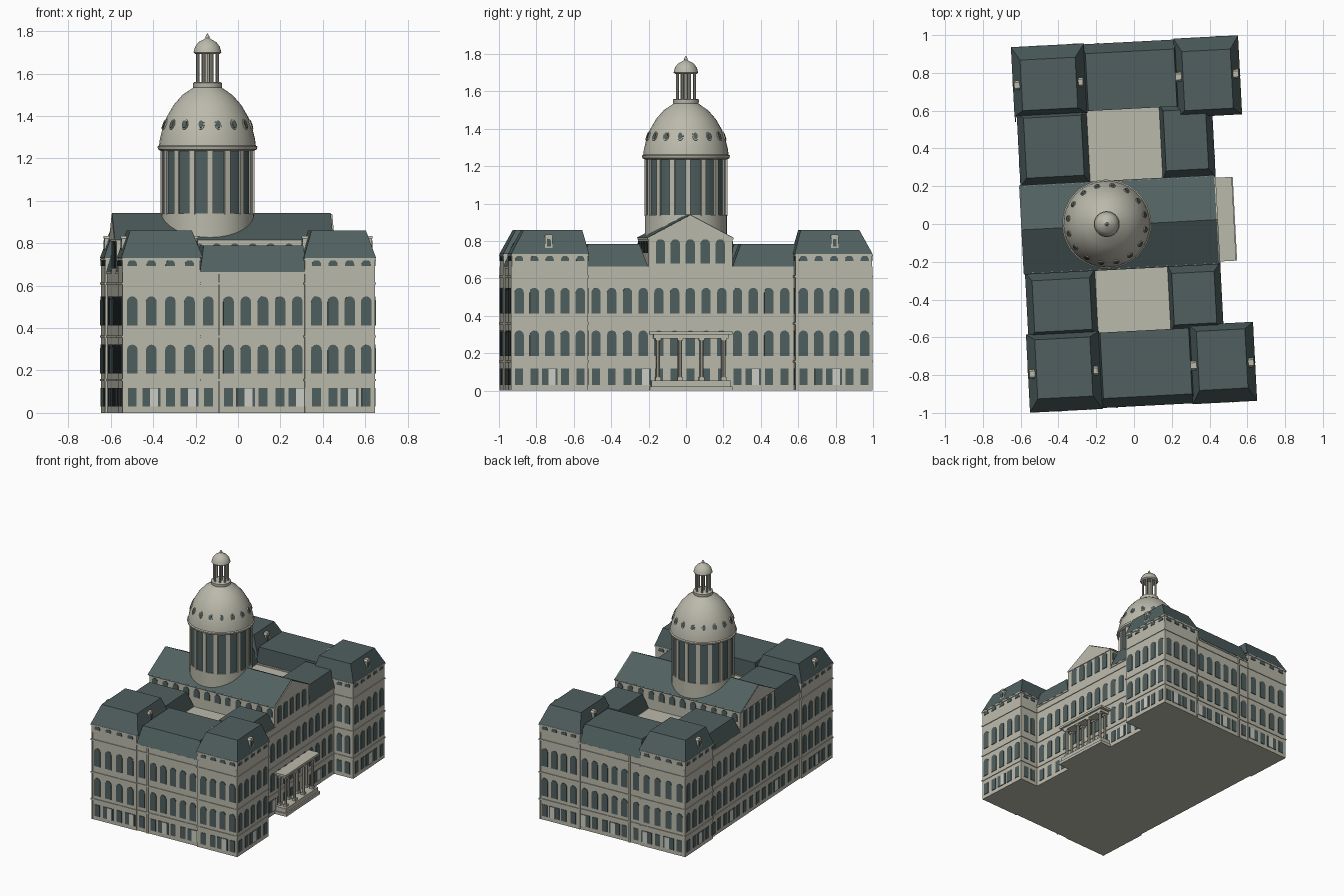
import bpy, bmesh, math
from mathutils import Matrix, Vector

if "Cube" in bpy.data.objects:
    bpy.data.objects.remove(bpy.data.objects["Cube"])

TURN = Matrix.Rotation(math.radians(3), 4, 'Z')   # whole building sits slightly turned
DOME = Vector((-0.144, 0.007, 0))


def material(name, rgb):
    m = bpy.data.materials.new(name)
    m.diffuse_color = (*rgb, 1)
    m.use_nodes = True
    m.node_tree.nodes["Principled BSDF"].inputs["Base Color"].default_value = m.diffuse_color
    return m


STONE = material("pale_stone", (0.50, 0.49, 0.41))
SLATE = material("green_slate", (0.082, 0.118, 0.118))
GLASS = material("dark_glass", (0.080, 0.115, 0.115))
PANEL = material("light_panel", (0.62, 0.62, 0.57))


def finish(bm, name, mat, smooth=False):
    bmesh.ops.recalc_face_normals(bm, faces=bm.faces)
    bm.transform(TURN)
    me = bpy.data.meshes.new(name)
    bm.to_mesh(me)
    bm.free()
    me.materials.append(mat)
    ob = bpy.data.objects.new(name, me)
    bpy.context.collection.objects.link(ob)
    if smooth:
        bpy.ops.object.select_all(action='DESELECT')
        ob.select_set(True)
        bpy.context.view_layer.objects.active = ob
        bpy.ops.object.shade_smooth_by_angle(angle=math.radians(30))
    return ob


def frustum(bm, u0, u1, v0, v1, z0, z1, w=0, e=0, s=0, n=0):
    """Box whose top is inset on the west, east, south and north sides."""
    lo = [(u0, v0), (u1, v0), (u1, v1), (u0, v1)]
    hi = [(u0 + w, v0 + s), (u1 - e, v0 + s), (u1 - e, v1 - n), (u0 + w, v1 - n)]
    a = [bm.verts.new((*p, z0)) for p in lo]
    b = [bm.verts.new((*p, z1)) for p in hi]
    bm.faces.new(a[::-1])
    bm.faces.new(b)
    for i in range(4):
        j = (i + 1) % 4
        bm.faces.new((a[i], a[j], b[j], b[i]))


def prism(bm, pts, offset):
    a = [bm.verts.new(p) for p in pts]
    b = [bm.verts.new(Vector(p) + Vector(offset)) for p in pts]
    bm.faces.new(a[::-1])
    bm.faces.new(b)
    for i in range(len(a)):
        j = (i + 1) % len(a)
        bm.faces.new((a[i], a[j], b[j], b[i]))


def plate(bm, side, pos, t, z0, z1, w, arch=True, out=0.004):
    """Thin plate on a wall; side is E, W, N or S, pos the wall plane."""
    r = w / 2
    pts = [(t - r, z0), (t + r, z0)]
    if arch:
        pts += [(t + r * math.cos(k * math.pi / 6), z1 - r + r * math.sin(k * math.pi / 6)) for k in range(7)]
    else:
        pts += [(t + r, z1), (t - r, z1)]
    sign = 1 if side in "EN" else -1
    if side in "EW":
        prism(bm, [(pos - sign * 0.002, a, z) for a, z in pts], (sign * (out + 0.002), 0, 0))
    else:
        prism(bm, [(a, pos - sign * 0.002, z) for a, z in pts], (0, sign * (out + 0.002), 0))


def lathe(bm, profile, n=32):
    rings = [[bm.verts.new((DOME.x + r * math.cos(2 * math.pi * i / n),
                            DOME.y + r * math.sin(2 * math.pi * i / n), z)) for i in range(n)]
             for r, z in profile]
    for a, b in zip(rings, rings[1:]):
        for i in range(n):
            j = (i + 1) % n
            bm.faces.new((a[i], a[j], b[j], b[i]))
    bm.faces.new(rings[0][::-1])
    bm.faces.new(rings[-1])


def cylinder(bm, x, y, z0, z1, r, n=8):
    bmesh.ops.create_cone(bm, cap_ends=True, segments=n, radius1=r, radius2=r, depth=z1 - z0,
                          matrix=Matrix.Translation((x, y, (z0 + z1) / 2)))


def spread(a, b, n):
    return [a + (b - a) * i / (n - 1) for i in range(n)]


# Wall blocks: u0, u1, v0, v1, height (mirrored north and south)
pav, wing = 0.73, 0.665
blocks = [(-0.585, 0.44, -0.225, 0.225, 0.82)]
for s in (-1, 1):
    inner = 0.56 if s < 0 else 0.60
    for u0, u1, a, b, h in [(-0.597, -0.23, inner, 0.964, pav), (-0.23, 0.265, inner, 0.958, wing),
                            (0.265, 0.597, 0.555, 0.964, pav),
                            (-0.585, -0.225, 0.225, inner, wing), (0.17, 0.44, 0.225, inner, wing),
                            (-0.225, 0.17, 0.225, inner, 0.66)]:
        blocks.append((u0, u1, min(s * a, s * b), max(s * a, s * b), h))
bm = bmesh.new()
for u0, u1, v0, v1, h in blocks:
    frustum(bm, u0, u1, v0, v1, 0, h)
finish(bm, "walls", STONE)

# String courses and eaves mouldings around the outer blocks
bm = bmesh.new()
for u0, u1, v0, v1, h in blocks:
    if h == 0.66:
        continue
    for z in (0.155, 0.36, 0.61, h - 0.006):
        frustum(bm, u0 - 0.005, u1 + 0.005, v0 - 0.005, v1 + 0.005, z - 0.005, z + 0.005)
# Corner strips where facade sections meet
for s in (-1, 1):
    for u in (-0.14, 0.275, -0.592, 0.592):
        frustum(bm, u - 0.005, u + 0.005, s * 0.961 - 0.006, s * 0.961 + 0.006, 0, wing)
finish(bm, "string_courses", STONE)

# Mansard roofs
bm = bmesh.new()
o = 0.005
for s in (-1, 1):
    inner = 0.555 if s < 0 else 0.60

    def roof(u0, u1, a, b, z0, z1, w, e, i, out):
        if s > 0:
            frustum(bm, u0, u1, a, b, z0, z1, w, e, i, out)
        else:
            frustum(bm, u0, u1, -b, -a, z0, z1, w, e, out, i)
    roof(-0.597 - o, -0.215, inner, 0.968, pav, 0.86, 0.045, 0.05, 0.03, 0.07)
    roof(0.26, 0.597 + o, 0.55, 0.968, pav, 0.86, 0.04, 0.045, 0.035, 0.07)
    roof(-0.23, 0.28, inner + 0.01, 0.964, wing, 0.79, 0.02, 0.02, 0, 0.05)
    roof(-0.59, -0.22, 0.227, inner + 0.03, wing, 0.785, 0.035, 0.03, 0.045, 0.04)
    roof(0.165, 0.445, 0.227, inner + 0.03, wing, 0.785, 0.02, 0.035, 0.045, 0.04)
finish(bm, "mansard_roofs", SLATE)

# Central gabled roof with stone gable ends
bm = bmesh.new()
prism(bm, [(-0.595, -0.237, 0.815), (-0.595, 0.237, 0.815), (-0.595, 0, 0.942)], (1.033, 0, 0))
finish(bm, "central_roof", SLATE)
bm = bmesh.new()
for u in (-0.597, 0.437):
    prism(bm, [(u, -0.23, 0.815), (u, 0.23, 0.815), (u, 0, 0.937)], (0.008, 0, 0))
finish(bm, "gable_ends", STONE)

# Windows on every facade
bm = bmesh.new()
doors = bmesh.new()


def bay(side, pos, t, w=0.05, attic=False, door=False):
    plate(bm, side, pos, t, 0.185, 0.322, w)
    plate(bm, side, pos, t, 0.412, 0.55, w)
    plate(bm, side, pos, t, 0.03, 0.118, 0.085 if door else 0.042, False)
    if door:
        plate(doors, side, pos, t + 0.012, 0.03, 0.116, 0.038, False, 0.006)
    if attic:
        plate(bm, side, pos, t, 0.692, 0.722, 0.044)


for s, side in ((-1, "S"), (1, "N")):
    for i, u in enumerate(spread(-0.55, -0.19, 5)):
        bay(side, s * (0.964 if i < 4 else 0.958), u, attic=i < 4, door=i in (1, 3))
    for i, u in enumerate(spread(-0.095, 0.23, 5)):
        bay(side, s * 0.958, u, door=i in (1, 4))
    for i, u in enumerate(spread(0.32, 0.555, 4)):
        bay(side, s * 0.964, u, attic=True, door=i == 2)
    # inner returns of the east pavilions
    for u in (0.485, 0.55):
        bay("N" if s < 0 else "S", s * 0.555, u, 0.042, attic=True)
    # clerestory along the central block
    for u in spread(-0.54, 0.40, 12):
        plate(bm, side, s * 0.225, u, 0.735, 0.80, 0.045)
for side, end, mid in (("E", 0.597, 0.44), ("W", -0.597, -0.585)):
    for s in (-1, 1):
        for i, v in enumerate(spread(0.597, 0.925, 5)):
            bay(side, end, s * v, attic=True, door=i == 2)
    for i, v in enumerate(spread(-0.505, 0.505, 13)):
        bay(side, mid, v, door=i in (3, 10))
    for v in spread(-0.16, 0.16, 5):
        plate(bm, side, mid, v, 0.68, 0.81, 0.05)
finish(bm, "windows", GLASS)
finish(doors, "door_panels", PANEL)

# Dormers on the pavilion roofs
bm, glass = bmesh.new(), bmesh.new()
for s in (-1, 1):
    for u, d in ((-0.575, -1), (-0.25, 1), (0.28, -1), (0.575, 1)):
        v = s * 0.765
        frustum(bm, u - 0.016, u + 0.016, v - 0.02, v + 0.02, 0.75, 0.822)
        frustum(bm, u - 0.02, u + 0.02, v - 0.025, v + 0.025, 0.822, 0.835, s=0.01, n=0.01)
        plate(glass, "E" if d > 0 else "W", u + d * 0.016, v, 0.77, 0.812, 0.02)
finish(bm, "dormers", STONE)
finish(glass, "dormer_windows", GLASS)

# Entrance portico
bm = bmesh.new()
frustum(bm, 0.44, 0.535, -0.222, 0.222, 0, 0.022)
frustum(bm, 0.44, 0.525, -0.212, 0.212, 0.022, 0.055)
frustum(bm, 0.44, 0.515, -0.20, 0.20, 0.28, 0.30)
frustum(bm, 0.44, 0.53, -0.222, 0.222, 0.30, 0.316)
for v in (-0.175, -0.058, 0.058, 0.175):
    for u in (0.50, 0.452):
        cylinder(bm, u, v, 0.05, 0.285, 0.01)
        frustum(bm, u - 0.014, u + 0.014, v - 0.014, v + 0.014, 0.055, 0.072)
        frustum(bm, u - 0.014, u + 0.014, v - 0.014, v + 0.014, 0.268, 0.282)
finish(bm, "portico", STONE)

# Drum: dark glazed core between stone pilasters
bm = bmesh.new()
lathe(bm, [(0.214, 0.92), (0.214, 1.245)])
finish(bm, "drum_glazing", GLASS, True)
bm = bmesh.new()
lathe(bm, [(0.22, 0.79), (0.22, 0.94)])
lathe(bm, [(0.218, 1.235), (0.233, 1.243), (0.236, 1.256), (0.228, 1.262)])
finish(bm, "drum_rings", STONE, True)
bm, glass, frames = bmesh.new(), bmesh.new(), bmesh.new()
for i in range(16):
    place = Matrix.Translation(DOME) @ Matrix.Rotation(i * math.tau / 16, 4, 'Z')
    bmesh.ops.create_cube(bm, matrix=place @ Matrix.Translation((0.211, 0, 1.09))
                          @ Matrix.Diagonal((0.02, 0.028, 0.31, 1)))
    # oval lights in the dome, halfway between pilasters
    oval = (Matrix.Translation(DOME) @ Matrix.Rotation((i + 0.5) * math.tau / 16, 4, 'Z')
            @ Matrix.Translation((0.205, 0, 1.36)) @ Matrix.Rotation(math.radians(70), 4, 'Y')
            @ Matrix.Diagonal((1.6, 1, 1, 1)))
    for b, r, d in ((frames, 0.016, 0.010), (glass, 0.012, 0.014)):
        bmesh.ops.create_cone(b, cap_ends=True, segments=10, radius1=r, radius2=r, depth=d, matrix=oval)
finish(bm, "drum_pilasters", STONE)
finish(frames, "dome_window_frames", STONE)
finish(glass, "dome_windows", GLASS)

# Dome, lantern and finial
bm = bmesh.new()
lathe(bm, [(0.229, 1.258), (0.225, 1.29), (0.214, 1.335), (0.193, 1.395),
           (0.16, 1.452), (0.118, 1.50), (0.066, 1.535)])
finish(bm, "dome", STONE, True)
bm = bmesh.new()
lathe(bm, [(0.066, 1.53), (0.069, 1.54), (0.069, 1.556), (0.062, 1.56)])
lathe(bm, [(0.056, 1.692), (0.066, 1.70), (0.064, 1.708), (0.058, 1.728), (0.042, 1.749),
           (0.018, 1.762), (0.009, 1.768), (0.009, 1.776), (0.001, 1.79)], 24)
lathe(bm, [(0.012, 1.55), (0.012, 1.70)], 8)
for i in range(8):
    a = (i + 0.5) * math.tau / 8
    cylinder(bm, DOME.x + 0.05 * math.cos(a), DOME.y + 0.05 * math.sin(a), 1.555, 1.70, 0.007)
finish(bm, "lantern", STONE, True)
